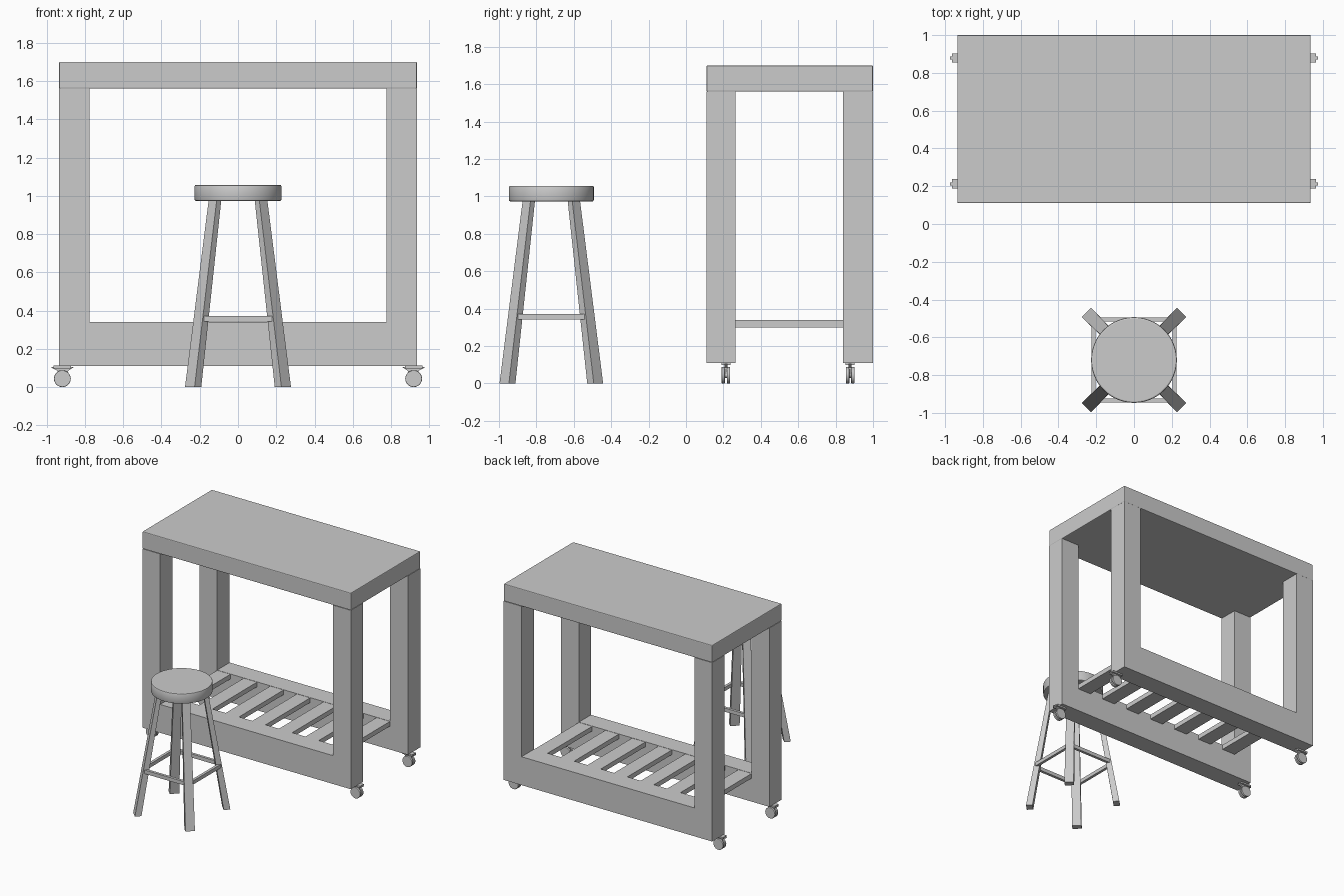
import bpy, bmesh, math
from mathutils import Vector

if "Cube" in bpy.data.objects:
    bpy.data.objects.remove(bpy.data.objects["Cube"])


def finish(bm, name, bevel=0.0):
    bmesh.ops.recalc_face_normals(bm, faces=bm.faces)
    me = bpy.data.meshes.new(name)
    bm.to_mesh(me)
    bm.free()
    ob = bpy.data.objects.new(name, me)
    bpy.context.collection.objects.link(ob)
    if bevel:
        m = ob.modifiers.new("edge", 'BEVEL')
        m.width, m.segments = bevel, 2
        m.limit_method = 'ANGLE'
    return ob


def loft(name, low, high, bevel=0.0):
    """Solid between two matching loops of points."""
    bm = bmesh.new()
    a = [bm.verts.new(p) for p in low]
    b = [bm.verts.new(p) for p in high]
    bm.faces.new(a)
    bm.faces.new(b)
    n = len(a)
    for i in range(n):
        j = (i + 1) % n
        bm.faces.new((a[i], a[j], b[j], b[i]))
    return finish(bm, name, bevel)


def box(name, x0, x1, y0, y1, z0, z1, bevel=0.0):
    q = [(x0, y0), (x1, y0), (x1, y1), (x0, y1)]
    return loft(name, [(x, y, z0) for x, y in q], [(x, y, z1) for x, y in q], bevel)


def disc(name, centre, r, depth, axis, n, bevel=0.0):
    """Cylinder along y or z."""
    c = Vector(centre)
    loops = []
    for s in (-depth / 2, depth / 2):
        ring = []
        for i in range(n):
            u, v = r * math.cos(math.tau * i / n), r * math.sin(math.tau * i / n)
            ring.append(c + Vector((u, s, v) if axis == 'y' else (u, v, s)))
        loops.append(ring)
    ob = loft(name, *loops, bevel)
    for p in ob.data.polygons:
        p.use_smooth = len(p.vertices) == 4
    return ob


# Table: thick top, legs and long bottom rails
X, LX, Y0, Y1, LY = 0.935, 0.775, 0.11, 1.0, 0.16
box("table_top", -X, X, Y0, Y1, 1.56, 1.70, 0.006)
for side, y0, y1 in (("front", Y0, Y0 + LY - 0.005), ("back", Y1 - LY, Y1)):
    box(side + "_bottom_rail", -LX, LX, y0, y1, 0.11, 0.34)
    for hand, s in (("left", -1), ("right", 1)):
        xs = sorted((s * LX, s * X))
        box(f"{side}_{hand}_table_leg", *xs, y0, y1, 0.11, 1.56)

# Shelf slats, seven equal slats with equal gaps
w = 2 * LX / 13
for i in range(7):
    x = -LX + 2 * i * w
    box(f"shelf_slat_{i + 1}", x, x + w, 0.265, 0.84, 0.30, 0.338)

# Casters: twin wheels, axle, tapered fork and mounting plate
for s in (-1, 1):
    for y in (0.213, 0.878):
        x = s * 0.918
        for d in (-0.014, 0.014):
            disc("caster_wheel", (x, y + d, 0.044), 0.044, 0.018, 'y', 24, 0.004)
        disc("caster_axle", (x, y, 0.044), 0.014, 0.046, 'y', 12)
        prof = [(-0.025, 0.05), (0.02, 0.05), (0.025, 0.085), (0.057, 0.102),
                (0.057, 0.106), (-0.057, 0.106), (-0.057, 0.102), (-0.03, 0.085)]
        loft("caster_fork", [(x + s * u, y - 0.008, z) for u, z in prof],
             [(x + s * u, y + 0.008, z) for u, z in prof])
        box("caster_plate", x - 0.045, x + 0.045, y - 0.024, y + 0.024, 0.098, 0.112)

# Stool seat
CY = -0.72
seat = disc("stool_seat", (0, CY, 1.015), 0.227, 0.084, 'z', 64, 0.008)

# Stool legs: splayed, tapered, turned to the diagonals
for sx in (-1, 1):
    for sy in (-1, 1):
        def ring(out, inn, t, z):
            return [(sx * (c + e), CY + sy * (c - e), z)
                    for c, e in ((out, t), (out, -t), (inn, -t), (inn, t))]
        loft("stool_leg", ring(0.252, 0.217, 0.025, 0), ring(0.132, 0.108, 0.021, 0.98))

# Stool stretchers
for s in (-1, 1):
    a, b = sorted((s * 0.203, s * 0.225))
    box("stool_cross_stretcher", -0.187, 0.187, CY + a, CY + b, 0.342, 0.372)
    box("stool_side_stretcher", a, b, CY - 0.187, CY + 0.187, 0.342, 0.372)
